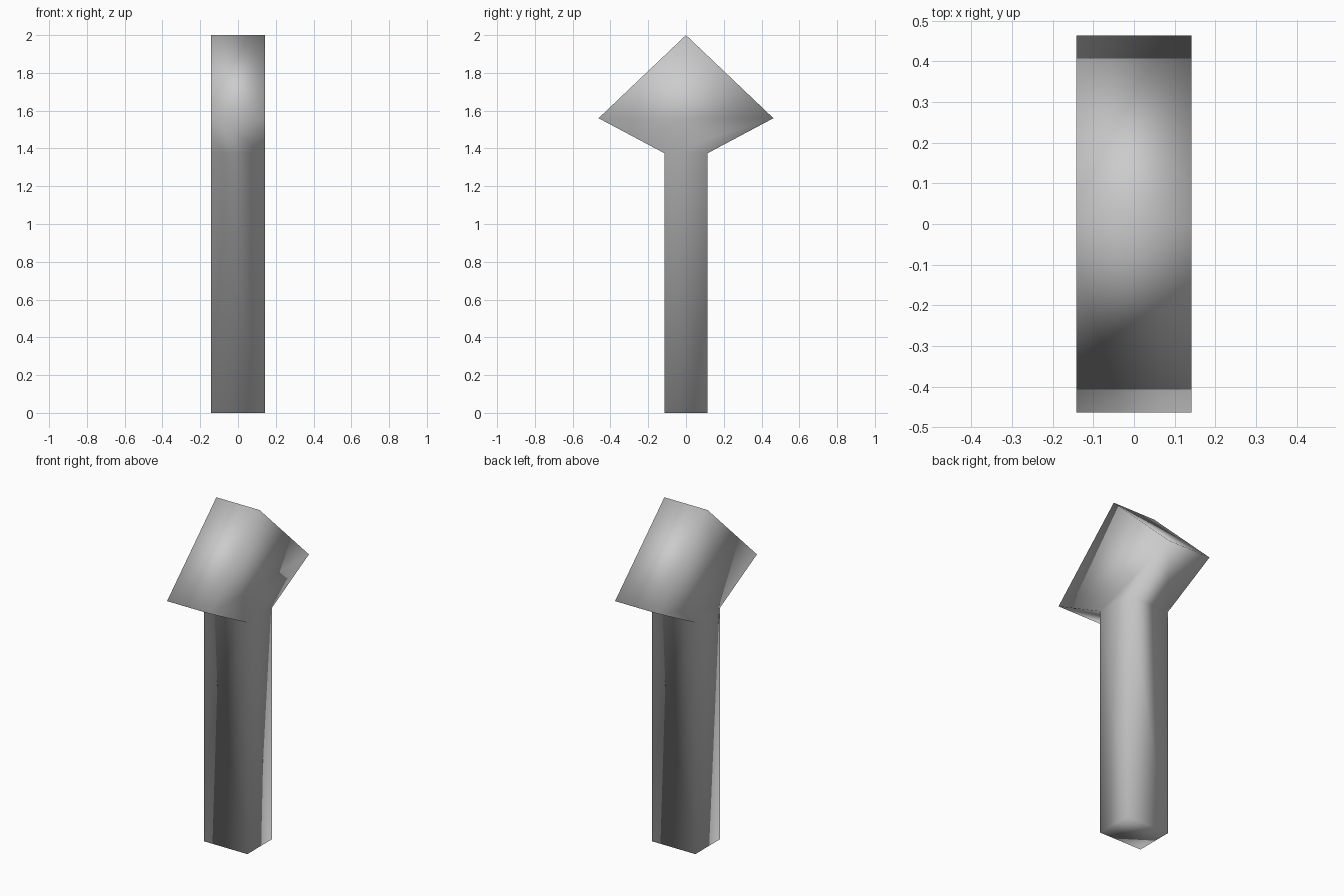
import bpy
import bmesh

default = bpy.data.objects.get("Cube")
if default:
    bpy.data.objects.remove(default, do_unlink=True)

HALF_WIDTH = 0.142

# Plain grey finish
grey = bpy.data.materials.new("plain grey")
grey.use_nodes = True
colour = (0.6, 0.6, 0.6, 1)
grey.diffuse_color = colour
grey.node_tree.nodes["Principled BSDF"].inputs["Base Color"].default_value = colour

# Half of the arrow outline (y, z), mirrored for the other half
half = [(0.115, 0), (0.115, 1.375), (0.463, 1.56)]
outline = half + [(0, 2)] + [(-y, z) for y, z in reversed(half)]

# Arrow: head and shaft extruded as one smooth shaded body
bm = bmesh.new()
sides = [[bm.verts.new((x, y, z)) for y, z in outline]
         for x in (-HALF_WIDTH, HALF_WIDTH)]
count = len(outline)
for i in range(count):
    j = (i + 1) % count
    bm.faces.new((sides[0][i], sides[0][j], sides[1][j], sides[1][i]))

# Flat sides: a head panel and a shaft panel
for ring in sides:
    bm.faces.new(ring[1:6])
    bm.faces.new((ring[0], ring[1], ring[5], ring[6]))

bmesh.ops.recalc_face_normals(bm, faces=bm.faces)
for face in bm.faces:
    face.smooth = True

mesh = bpy.data.meshes.new("upright_arrow")
bm.to_mesh(mesh)
bm.free()
mesh.materials.append(grey)
arrow = bpy.data.objects.new("upright_arrow", mesh)
bpy.context.collection.objects.link(arrow)
